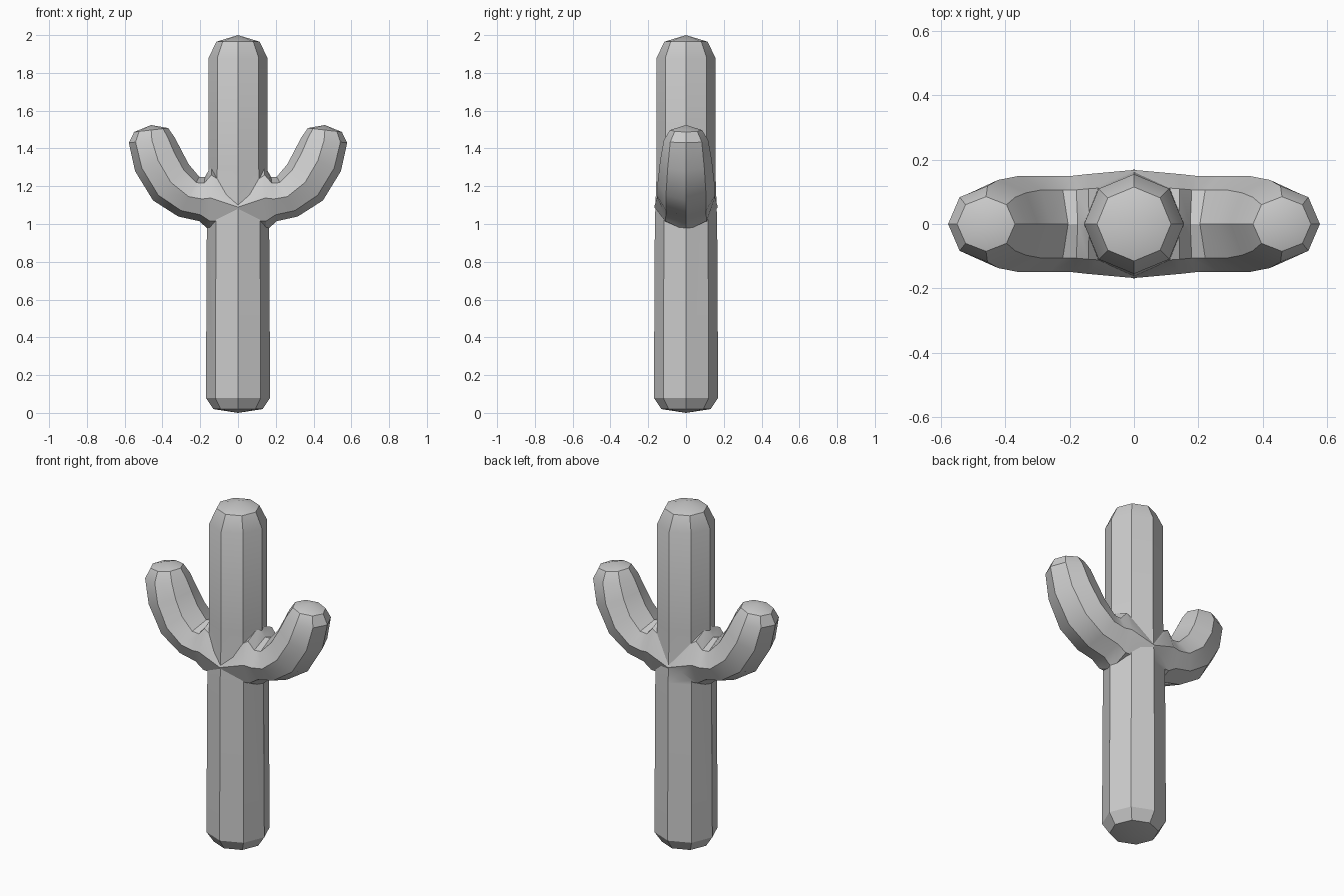
import bpy, bmesh
from math import cos, sin, pi
from mathutils import Vector

if "Cube" in bpy.data.objects:
    bpy.data.objects.remove(bpy.data.objects["Cube"])

SIDES = 8


def loft(name, rings, start, end):
    """Closed tube through rings of points, ending in a point at both ends."""
    bm = bmesh.new()
    loops = [[bm.verts.new(p) for p in r] for r in rings]
    a, b = bm.verts.new(start), bm.verts.new(end)
    for i in range(SIDES):
        j = (i + 1) % SIDES
        bm.faces.new((a, loops[0][j], loops[0][i]))
        for lo, hi in zip(loops, loops[1:]):
            bm.faces.new((lo[i], lo[j], hi[j], hi[i]))
        bm.faces.new((loops[-1][i], loops[-1][j], b))
    bmesh.ops.recalc_face_normals(bm, faces=bm.faces)
    mesh = bpy.data.meshes.new(name)
    bm.to_mesh(mesh)
    bm.free()
    ob = bpy.data.objects.new(name, mesh)
    bpy.context.collection.objects.link(ob)
    return ob


def arm_ring(side, xo, zo, xi, zi, y):
    """Octagon between an outer and an inner point, with half depth y."""
    o, i = Vector((side * xo, 0, zo)), Vector((side * xi, 0, zi))
    mid, half = (o + i) / 2, (o - i) / 2
    return [mid + half * cos(k * pi / 4) + Vector((0, y * sin(k * pi / 4), 0))
            for k in range(SIDES)]


# Trunk: slightly tapering octagonal column with rounded ends
trunk_profile = [(0.13, 0.02), (0.17, 0.08), (0.165, 1.0),
                 (0.155, 1.3), (0.155, 1.88), (0.115, 1.965)]
trunk_rings = [[(r * cos(k * pi / 4), r * sin(k * pi / 4), z) for k in range(SIDES)]
               for r, z in trunk_profile]
trunk = loft("cactus", trunk_rings, (0, 0, 0), (0, 0, 2))

# Arms: outer x, outer z, inner x, inner z, half depth; flared at the trunk
arm_profile = [(0.0, 0.98, 0.0, 1.2, 0.168),
               (0.15, 0.965, 0.14, 1.31, 0.155),
               (0.205, 1.015, 0.175, 1.25, 0.15),
               (0.317, 1.04, 0.205, 1.25, 0.15),
               (0.45, 1.125, 0.26, 1.315, 0.15),
               (0.545, 1.28, 0.30, 1.39, 0.137),
               (0.578, 1.43, 0.333, 1.455, 0.118),
               (0.55, 1.487, 0.37, 1.508, 0.085)]
for side, label in ((-1, "left_arm"), (1, "right_arm")):
    rings = [arm_ring(side, *p) for p in arm_profile]
    arm = loft(label, rings, (-side * 0.02, 0, 1.09), (side * 0.46, 0, 1.524))
    # Fuse the arm into the trunk
    mod = trunk.modifiers.new(label, 'BOOLEAN')
    mod.operation, mod.solver, mod.object = 'UNION', 'EXACT', arm
    bpy.context.view_layer.objects.active = trunk
    bpy.ops.object.modifier_apply(modifier=mod.name)
    bpy.data.objects.remove(arm)

# Smooth gentle bends, keep the ribs crisp
trunk.select_set(True)
bpy.context.view_layer.objects.active = trunk
bpy.ops.object.shade_smooth_by_angle(angle=pi / 6)
